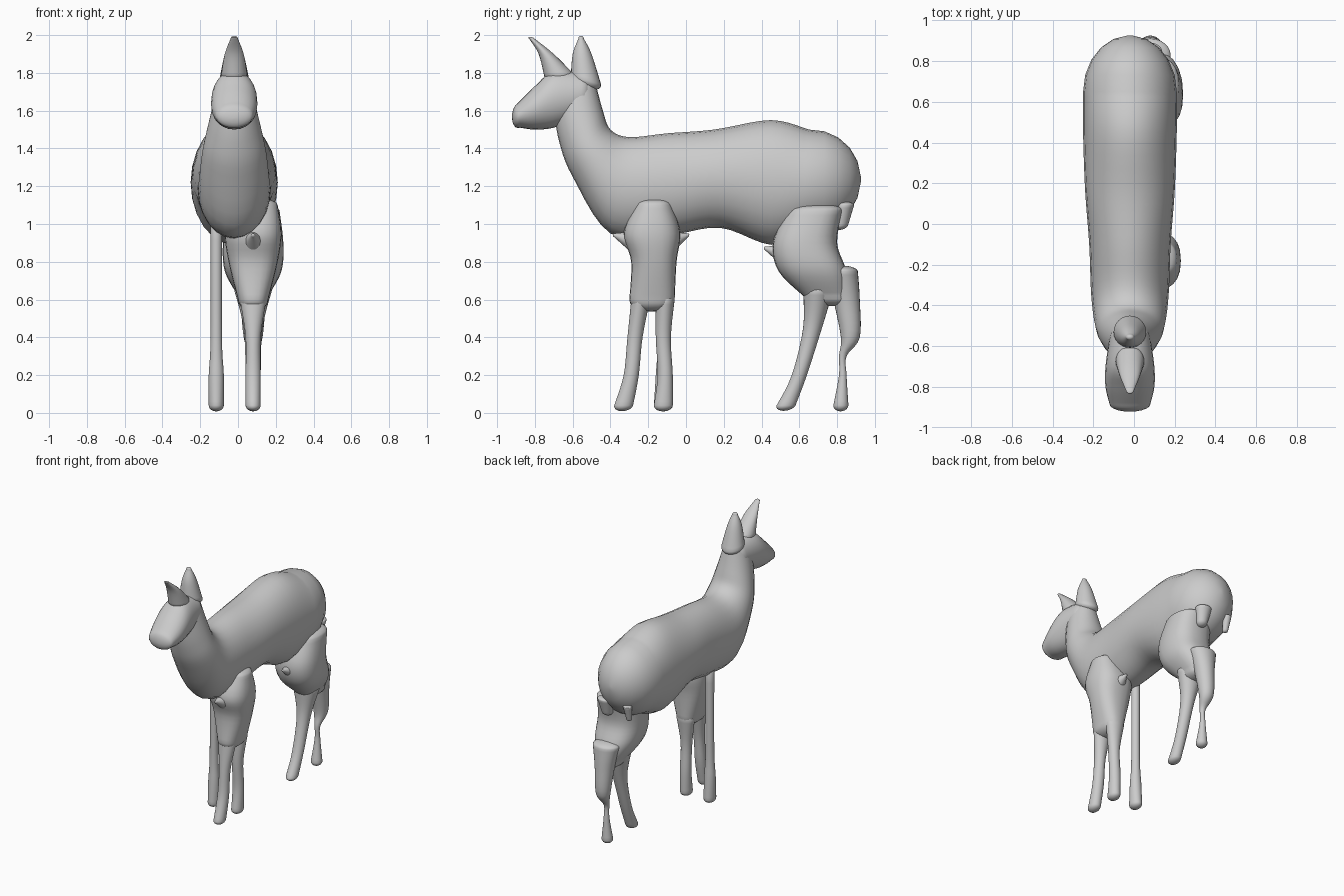
import bpy
import bmesh
import math
from mathutils import Vector

if "Cube" in bpy.data.objects:
    bpy.data.objects.remove(bpy.data.objects["Cube"])

# One plain coat colour
GREY = (0.6, 0.6, 0.6, 1)
coat = bpy.data.materials.new("grey_coat")
coat.use_nodes = True
coat.diffuse_color = GREY
coat.node_tree.nodes["Principled BSDF"].inputs["Base Color"].default_value = GREY

TRUNK_X = -0.02
THIN_LEG_X = -0.115
LEG_X = 0.08
SIDES = 24
STEPS = 5


def blend(before, start, end, after, t):
    """Smooth value between start and end, guided by the neighbours."""
    slope_in, slope_out = (end - before) / 2, (after - start) / 2
    rise = end - start
    return (start + t * slope_in
            + t * t * (3 * rise - 2 * slope_in - slope_out)
            + t ** 3 * (slope_in + slope_out - 2 * rise))


def refine(stations):
    """Fill in smooth rings between the given stations."""
    padded = [stations[0], *stations, stations[-1]]
    rings = []
    for window in zip(padded, padded[1:], padded[2:], padded[3:]):
        for step in range(STEPS):
            rings.append([blend(*values, step / STEPS) for values in zip(*window)])
    rings.append(list(stations[-1]))
    return rings


def centre_of(ring):
    upper_y, upper_z, lower_y, lower_z, half = ring
    return Vector(((upper_y + lower_y) / 2, (upper_z + lower_z) / 2))


def dome(ring, inner, bulge):
    """Rings that round off an end, from the rim to the tip."""
    outward = (centre_of(ring) - centre_of(inner)).normalized()
    middle = centre_of(ring)
    upper_y, upper_z, lower_y, lower_z, half = ring
    arm = Vector((upper_y - lower_y, upper_z - lower_z)) / 2
    rings = []
    for step in range(1, STEPS + 1):
        angle = math.pi / 2 * step / (STEPS + 0.2)
        place = middle + outward * half * bulge * math.sin(angle)
        shrink = math.cos(angle)
        upper, lower = place + arm * shrink, place - arm * shrink
        rings.append([*upper, *lower, half * shrink])
    return rings


def loft(name, x, stations, bulges=(0.6, 0.8), square=1):
    """Skin stations of upper y, z, lower y, z and half width around a fixed x."""
    rings = refine(stations)
    head = dome(rings[0], rings[1], bulges[0])
    tail = dome(rings[-1], rings[-2], bulges[1])
    rings = head[::-1] + rings + tail

    bm = bmesh.new()
    loops = []
    for ring in rings:
        upper_y, upper_z, lower_y, lower_z, half = ring
        middle = centre_of(ring)
        arm = Vector((upper_y - lower_y, upper_z - lower_z)) / 2
        loop = []
        for side in range(SIDES):
            angle = math.tau * side / SIDES
            along, across = (math.copysign(abs(v) ** square, v)
                             for v in (math.cos(angle), math.sin(angle)))
            spot = middle + arm * along
            loop.append(bm.verts.new((x + half * across, spot.x, spot.y)))
        loops.append(loop)
    for first, second in zip(loops, loops[1:]):
        for side in range(SIDES):
            after = (side + 1) % SIDES
            bm.faces.new((first[side], first[after], second[after], second[side]))
    bm.faces.new(loops[0])
    bm.faces.new(loops[-1])
    bmesh.ops.recalc_face_normals(bm, faces=bm.faces)

    mesh = bpy.data.meshes.new(name)
    bm.to_mesh(mesh)
    bm.free()
    mesh.materials.append(coat)
    mesh.shade_smooth()
    bpy.context.collection.objects.link(bpy.data.objects.new(name, mesh))


def limb(name, x, rows, bulges=(0.3, 0.8), square=1):
    """Level rings of height, y, half depth and half width."""
    stations = [(y - depth, z, y + depth, z, half) for z, y, depth, half in rows]
    loft(name, x, stations, bulges, square)


def spur(name, root_y, tip_y, z):
    """Pointed knob rising gently along y."""
    thick, thin, lift = 0.06, 0.01, 0.04
    loft(name, LEG_X, [(root_y, z + thick, root_y, z - thick, thick),
                       (tip_y, z + lift + thin, tip_y, z + lift - thin, thin)])


# Trunk and neck in one skin, from rump to nape
loft("body", TRUNK_X, [
    (.65, 1.5, .65, .95, .23),
    (.45, 1.55, .45, .89, .23),
    (.15, 1.5, .18, .98, .22),
    (-.1, 1.48, -.1, .94, .2),
    (-.3, 1.46, -.4, .95, .19),
    (-.4, 1.5, -.6, 1.25, .17),
    (-.44, 1.6, -.67, 1.43, .14),
    (-.48, 1.75, -.7, 1.6, .1)], bulges=(1.2, 0.6))

# Head and muzzle
loft("head", TRUNK_X, [
    (-.55, 1.8, -.56, 1.56, .1),
    (-.7, 1.81, -.7, 1.51, .12),
    (-.8, 1.73, -.8, 1.5, .12),
    (-.89, 1.64, -.88, 1.51, .1)], bulges=(0.6, 0.4))

# Ears, one behind the other
loft("front_ear", TRUNK_X, [
    (-.75, 1.78, -.6, 1.8, .07),
    (-.78, 1.9, -.7, 1.9, .05),
    (-.83, 1.98, -.8, 1.98, .02)])
loft("rear_ear", TRUNK_X, [
    (-.61, 1.78, -.45, 1.74, .08),
    (-.6, 1.9, -.5, 1.9, .05),
    (-.57, 1.98, -.54, 1.98, .02)])

# Front shoulder block with its two lower legs
limb("front_shoulder", LEG_X, [
    (1.1, -.17, .1, .13),
    (.95, -.18, .15, .15),
    (.8, -.17, .12, .13),
    (.6, -.18, .12, .08)], square=0.8)
limb("front_leg_fore", LEG_X, [
    (.6, -.24, .05, .07),
    (.4, -.27, .04, .04),
    (.2, -.29, .04, .04),
    (.04, -.33, .05, .04)])
limb("front_leg_aft", LEG_X, [
    (.6, -.11, .05, .07),
    (.4, -.12, .04, .04),
    (.2, -.11, .04, .04),
    (.04, -.12, .05, .04)])
spur("shoulder_spur_fore", -.28, -.38, .9)
spur("shoulder_spur_aft", -.08, .01, .9)

# Thin straight leg on the other side
limb("thin_leg", THIN_LEG_X, [
    (1, -.12, .03, .03),
    (.4, -.12, .03, .03),
    (.2, -.12, .04, .04),
    (.04, -.12, .05, .04)])

# Haunch block with its two lower legs
limb("haunch", LEG_X, [
    (1.07, .68, .15, .14),
    (.9, .63, .17, .16),
    (.75, .67, .18, .15),
    (.62, .74, .12, .08)], square=0.8)
limb("hind_leg_fore", LEG_X, [
    (.65, .7, .08, .1),
    (.45, .67, .05, .05),
    (.2, .6, .04, .04),
    (.04, .53, .05, .04)])
limb("hind_leg_aft", LEG_X, [
    (.75, .83, .08, .1),
    (.6, .85, .07, .07),
    (.4, .87, .05, .05),
    (.3, .83, .02, .02),
    (.2, .83, .02, .02),
    (.04, .82, .04, .04)])
spur("haunch_spur", .52, .42, .83)

# Tail tuft and loose flap under the rump
limb("tail_tuft", THIN_LEG_X, [(1.1, .86, .03, .03), (1, .84, .02, .02)])
limb("rump_flap", LEG_X, [(1.1, .84, .05, .06), (1, .82, .04, .04)])
